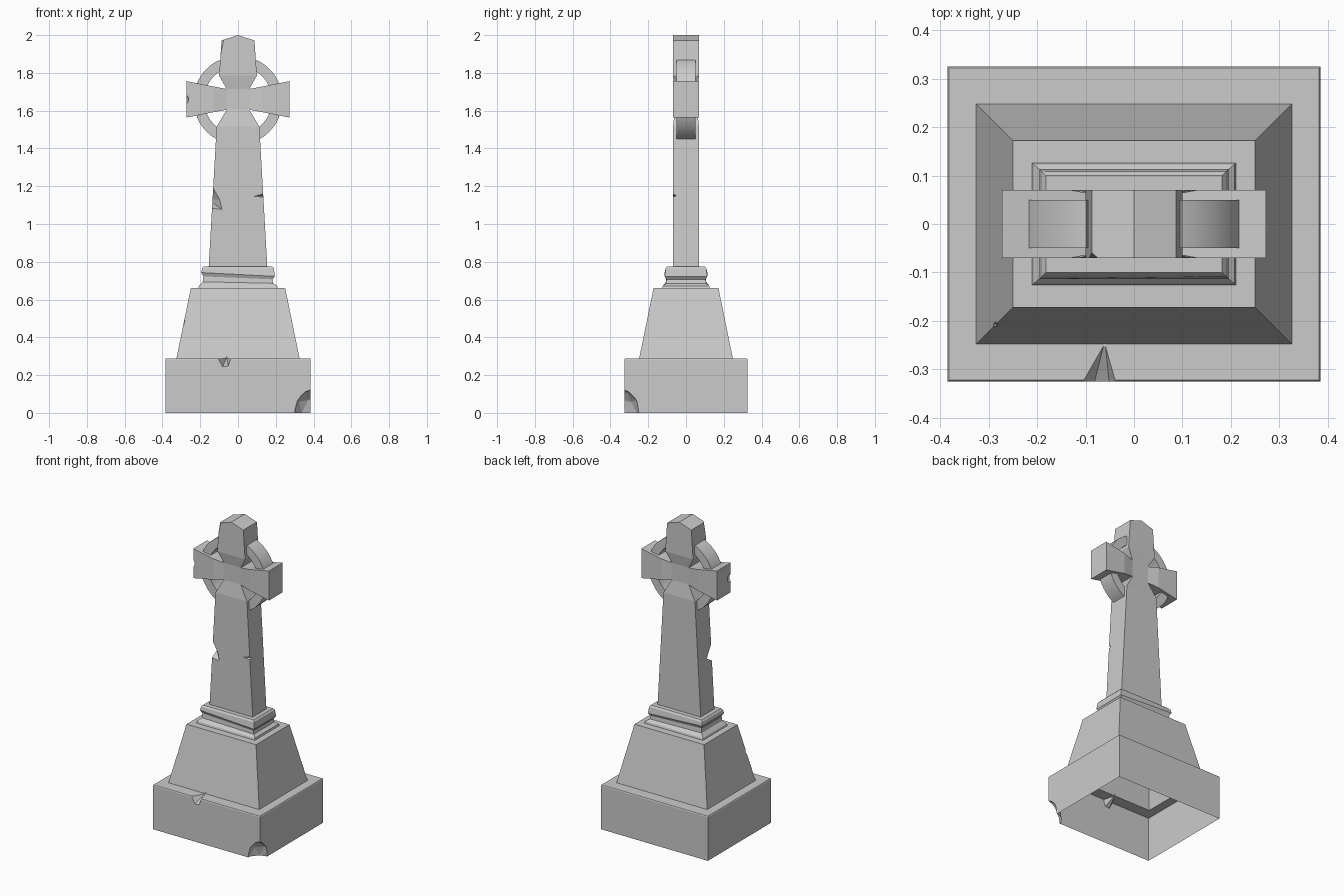
import bpy, bmesh, math
from mathutils import Vector

if "Cube" in bpy.data.objects:
    bpy.data.objects.remove(bpy.data.objects["Cube"])


def finish(name, bm):
    bmesh.ops.remove_doubles(bm, verts=bm.verts, dist=1e-5)
    bmesh.ops.recalc_face_normals(bm, faces=bm.faces)
    me = bpy.data.meshes.new(name)
    bm.to_mesh(me)
    bm.free()
    ob = bpy.data.objects.new(name, me)
    bpy.context.collection.objects.link(ob)
    return ob


def loft(bm, rings, cap_start=False, cap_end=False):
    vs = [[bm.verts.new(p) for p in r] for r in rings]
    n = len(vs[0])
    for a, b in zip(vs, vs[1:]):
        for i in range(n):
            j = (i + 1) % n
            bm.faces.new((a[i], a[j], b[j], b[i]))
    if cap_start:
        bm.faces.new(vs[0])
    if cap_end:
        bm.faces.new(vs[-1])


def hull(points):
    bm = bmesh.new()
    for p in points:
        bm.verts.new(p)
    res = bmesh.ops.convex_hull(bm, input=bm.verts)
    junk = [v for v in bm.verts if not v.link_faces]
    bmesh.ops.delete(bm, geom=junk, context='VERTS')
    return finish("chip_cutter", bm)


def blob(centre, radii):
    bm = bmesh.new()
    bmesh.ops.create_icosphere(bm, subdivisions=2, radius=1)
    for v in bm.verts:
        v.co = Vector([c + r * k for c, r, k in zip(centre, radii, v.co)])
    return finish("chip_cutter", bm)


def cut(target, cutter):
    m = target.modifiers.new("chip", 'BOOLEAN')
    m.operation = 'DIFFERENCE'
    m.solver = 'EXACT'
    m.object = cutter
    bpy.context.view_layer.objects.active = target
    bpy.ops.object.modifier_apply(modifier=m.name)
    bpy.data.objects.remove(cutter)


# Stepped base: plinth, tapered tier and slightly crooked moulding
def rect(hx, hy, z, tilt=0):
    return [(sx * hx, sy * hy, z - tilt * sx)
            for sx, sy in ((-1, -1), (1, -1), (1, 1), (-1, 1))]


bm = bmesh.new()
loft(bm, [rect(*r) for r in (
    (.385, .325, 0), (.385, .325, .283), (.382, .322, .288),
    (.326, .248, .288), (.25, .172, .66), (.21, .126, .66),
    (.207, .123, .672), (.187, .106, .69, .004), (.183, .104, .715, .008),
    (.195, .113, .733, .01), (.19, .108, .765), (.182, .1, .775))], True, True)
base = finish("stepped_base", bm)
cut(base, hull([(-.12, -.34, .30), (-.03, -.34, .30), (-.06, -.24, .295),
                (-.085, -.34, .235), (-.05, -.34, .24)]))
cut(base, blob((.40, -.34, 0), (.105, .095, .13)))
cut(base, blob((-.32, -.235, .49), (.05, .05, .045)))

# The base is hollow, so its underside is left open
bm = bmesh.new()
bm.from_mesh(base.data)
under = [f for f in bm.faces if f.calc_center_median().z < 1e-3]
bmesh.ops.delete(bm, geom=under, context='FACES')
bm.to_mesh(base.data)
bm.free()

# Cross: four limbs flaring out of a narrow recessed crossing
CZ = 1.66


def limb(bm, ux, uz, steps, cap=True):
    rings = []
    for d, w, hy in steps:
        rings.append([(ux * d + uz * w * s, sy * hy, CZ + uz * d - ux * w * s)
                      for s, sy in ((-1, -1), (1, -1), (1, 1), (-1, 1))])
    loft(bm, rings, False, cap)


bm = bmesh.new()
limb(bm, 0, -1, [(.055, .06, .057), (.145, .113, .07), (.885, .155, .07)])
limb(bm, 0, 1, [(.055, .06, .057), (.125, .1, .07), (.312, .087, .07), (.34, 0, .07)], False)
for side in (-1, 1):
    limb(bm, side, 0, [(.06, .055, .057), (.13, .068, .07), (.272, .096, .07)])
for y in (-.057, .057):
    bm.faces.new([bm.verts.new((x, y, CZ + z)) for x, z in
                  ((-.06, -.055), (.06, -.055), (.06, .055), (-.06, .055))])
cross = finish("cross_and_shaft", bm)
cut(cross, hull([(-.14, -.08, 1.22), (-.16, -.08, 1.08), (-.075, -.08, 1.07),
                 (-.088, -.08, 1.13), (-.16, 0, 1.13)]))
cut(cross, hull([(.06, -.08, 1.145), (.15, -.08, 1.17), (.15, -.08, 1.138),
                 (.15, -.045, 1.15)]))
cut(cross, hull([(-.06, -.08, 2.0), (-.12, -.08, 2.0), (-.12, -.02, 2.0),
                 (-.105, -.08, 1.79)]))
cut(cross, blob((-.285, -.06, 1.66), (.025, .03, .03)))

# Ring: four curved segments between the limbs
bm = bmesh.new()
for a0, a1 in ((21, 65), (115, 159), (201, 241), (299, 339)):
    rings = []
    for i in range(9):
        a = math.radians(a0 + (a1 - a0) * i / 8)
        rings.append([(r * math.cos(a), y, 1.655 + r * math.sin(a))
                      for r, y in ((.18, -.05), (.235, -.05), (.235, .05), (.18, .05))])
    loft(bm, rings, True, True)
ring = finish("ring_segments", bm)
bpy.ops.object.select_all(action='DESELECT')
ring.select_set(True)
bpy.context.view_layer.objects.active = ring
bpy.ops.object.shade_smooth_by_angle(angle=math.radians(30))
